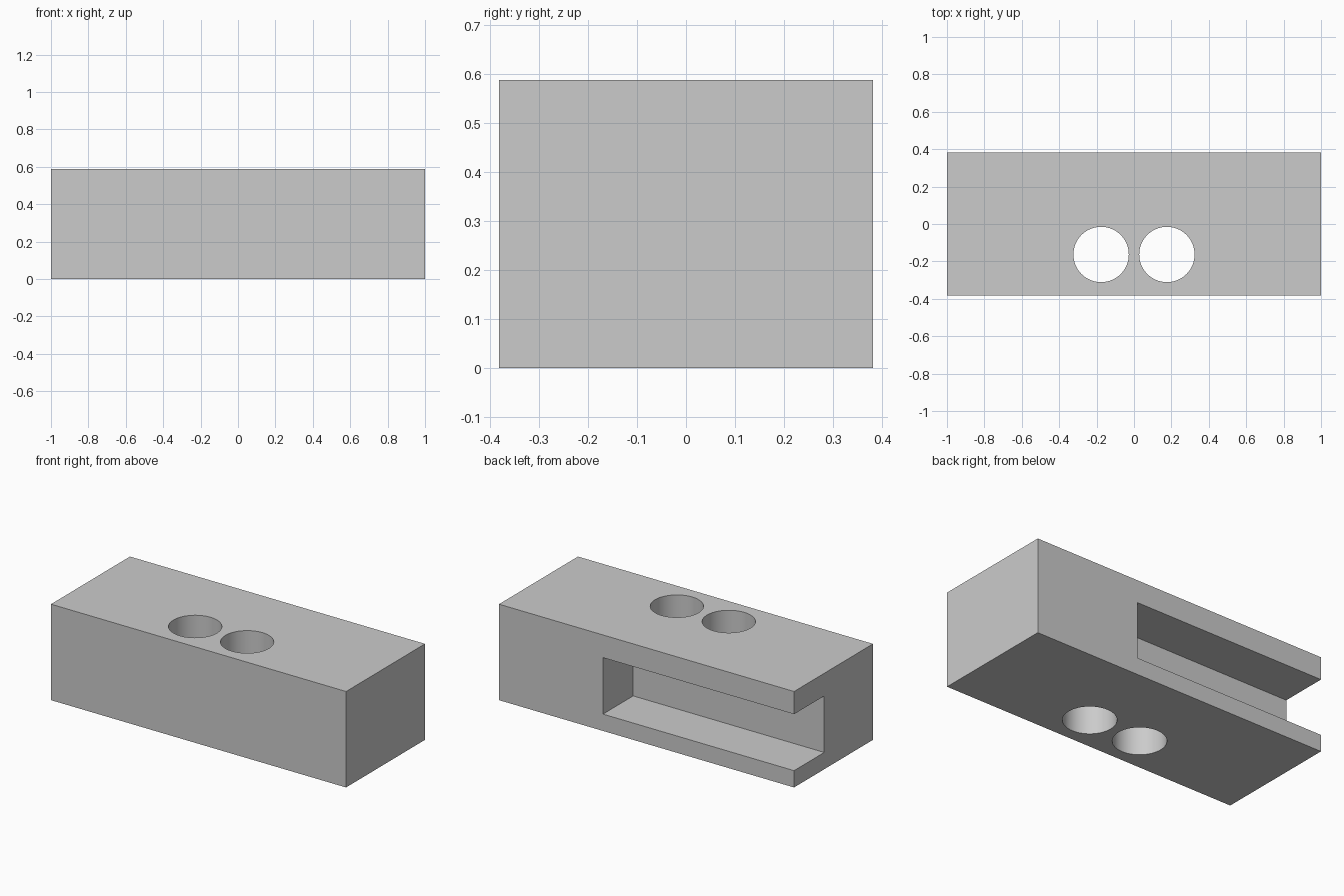
import bpy
from mathutils import Vector

default = bpy.data.objects.get("Cube")
if default:
    bpy.data.objects.remove(default, do_unlink=True)

LENGTH, DEPTH, HEIGHT = 2.0, 0.764, 0.588

grey = bpy.data.materials.new("light_grey")
grey.use_nodes = True
colour = (0.6, 0.6, 0.6, 1)
grey.diffuse_color = colour
grey.node_tree.nodes["Principled BSDF"].inputs["Base Color"].default_value = colour


def box(name, low, high):
    low, high = Vector(low), Vector(high)
    bpy.ops.mesh.primitive_cube_add(size=1, location=(low + high) / 2)
    ob = bpy.context.object
    ob.name = name
    ob.scale = high - low
    bpy.ops.object.transform_apply(location=True, rotation=False, scale=True)
    ob.data.materials.append(grey)
    return ob


def cut(target, cutter):
    mod = target.modifiers.new(cutter.name, "BOOLEAN")
    mod.operation = "DIFFERENCE"
    mod.solver = "EXACT"
    mod.object = cutter
    bpy.context.view_layer.objects.active = target
    bpy.ops.object.modifier_apply(modifier=mod.name)
    bpy.data.objects.remove(cutter, do_unlink=True)


# Solid block
block = box("block", (-LENGTH / 2, -DEPTH / 2, 0), (LENGTH / 2, DEPTH / 2, HEIGHT))

# Slot in the back, open at the -x end
cut(block, box("slot_cutter", (-1.2, 0.09, 0.103), (0.295, 0.6, 0.449)))

# Pair of round holes through the full height
for side in (-1, 1):
    bpy.ops.mesh.primitive_cylinder_add(
        vertices=64, radius=0.148, depth=1, location=(side * 0.176, -0.163, HEIGHT / 2))
    hole = bpy.context.object
    hole.name = "hole_cutter"
    hole.data.materials.append(grey)
    cut(block, hole)

# Smooth hole walls, crisp edges elsewhere
bpy.ops.object.select_all(action="DESELECT")
block.select_set(True)
bpy.context.view_layer.objects.active = block
bpy.ops.object.shade_smooth_by_angle(angle=0.5)
